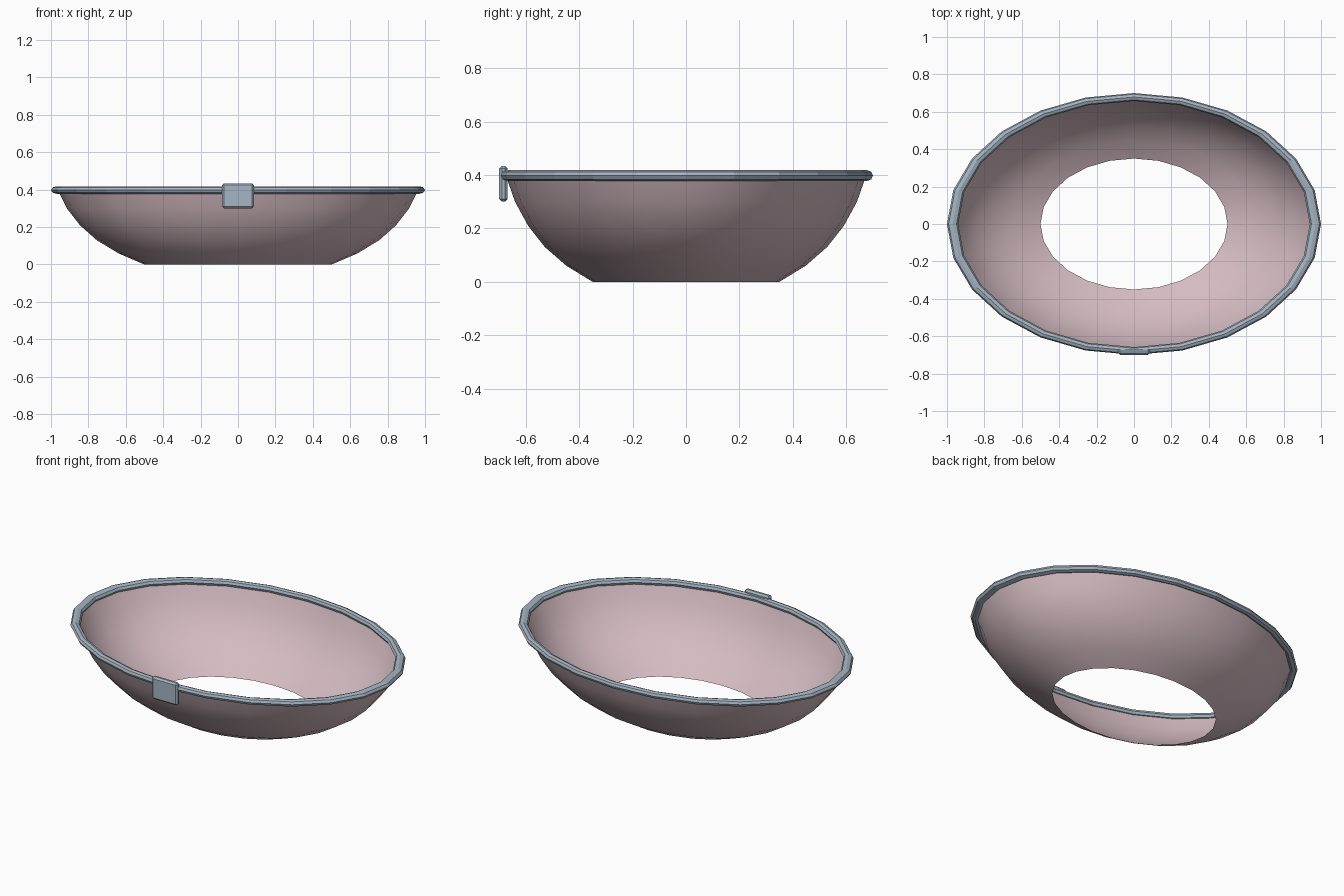
import bpy, bmesh, math

SIDES = 24     # facets around the oval
OVAL = 0.7     # depth to width ratio

cube = bpy.data.objects.get("Cube")
if cube:
    bpy.data.objects.remove(cube, do_unlink=True)


def material(name, rgb):
    m = bpy.data.materials.new(name)
    m.use_nodes = True
    m.diffuse_color = (*rgb, 1)
    bsdf = next(n for n in m.node_tree.nodes if n.type == 'BSDF_PRINCIPLED')
    bsdf.inputs["Base Color"].default_value = (*rgb, 1)
    return m


def make_object(name, bm, mat, smooth_angle=None):
    bmesh.ops.recalc_face_normals(bm, faces=bm.faces)
    mesh = bpy.data.meshes.new(name)
    bm.to_mesh(mesh)
    bm.free()
    mesh.materials.append(mat)
    obj = bpy.data.objects.new(name, mesh)
    bpy.context.collection.objects.link(obj)
    if smooth_angle is not None:
        bpy.ops.object.select_all(action='DESELECT')
        obj.select_set(True)
        bpy.context.view_layer.objects.active = obj
        bpy.ops.object.shade_smooth_by_angle(angle=math.radians(smooth_angle))
    return obj


def oval_lathe(profile, closed=False):
    """Sweep (radius, height) points around z, squashed into an oval."""
    bm = bmesh.new()
    rings = []
    for r, z in profile:
        angles = [2 * math.pi * i / SIDES for i in range(SIDES)]
        rings.append([bm.verts.new((r * math.cos(a), r * OVAL * math.sin(a), z))
                      for a in angles])
    pairs = list(zip(rings, rings[1:]))
    if closed:
        pairs.append((rings[-1], rings[0]))
    for low, high in pairs:
        for i in range(SIDES):
            j = (i + 1) % SIDES
            bm.faces.new((low[i], low[j], high[j], high[i]))
    return bm


pink = material("dusty pink", (0.66, 0.50, 0.54))
steel = material("blue grey", (0.38, 0.46, 0.54))

# Thin open bowl without a floor
bowl_profile = [(0.50, 0), (0.64, 0.06), (0.755, 0.13), (0.845, 0.21),
                (0.915, 0.30), (0.965, 0.40)]
make_object("bowl_shell", oval_lathe(bowl_profile), pink, 40)

# Faceted rim tube around the top edge
rim_profile = [(0.97 + 0.03 * math.cos(k * math.pi / 4),
                0.398 + 0.02 * math.sin(k * math.pi / 4)) for k in range(8)]
make_object("rim", oval_lathe(rim_profile, closed=True), steel)

# Clasp plate at the front, with chamfered edges
bm = bmesh.new()
bmesh.ops.create_cube(bm, size=1)
for v in bm.verts:
    v.co = (v.co.x * 0.17, v.co.y * 0.032 - 0.684, v.co.z * 0.134 + 0.367)
plate = make_object("front_clasp", bm, steel)
bevel = plate.modifiers.new("chamfer", 'BEVEL')
bevel.width = 0.01
bevel.segments = 1
